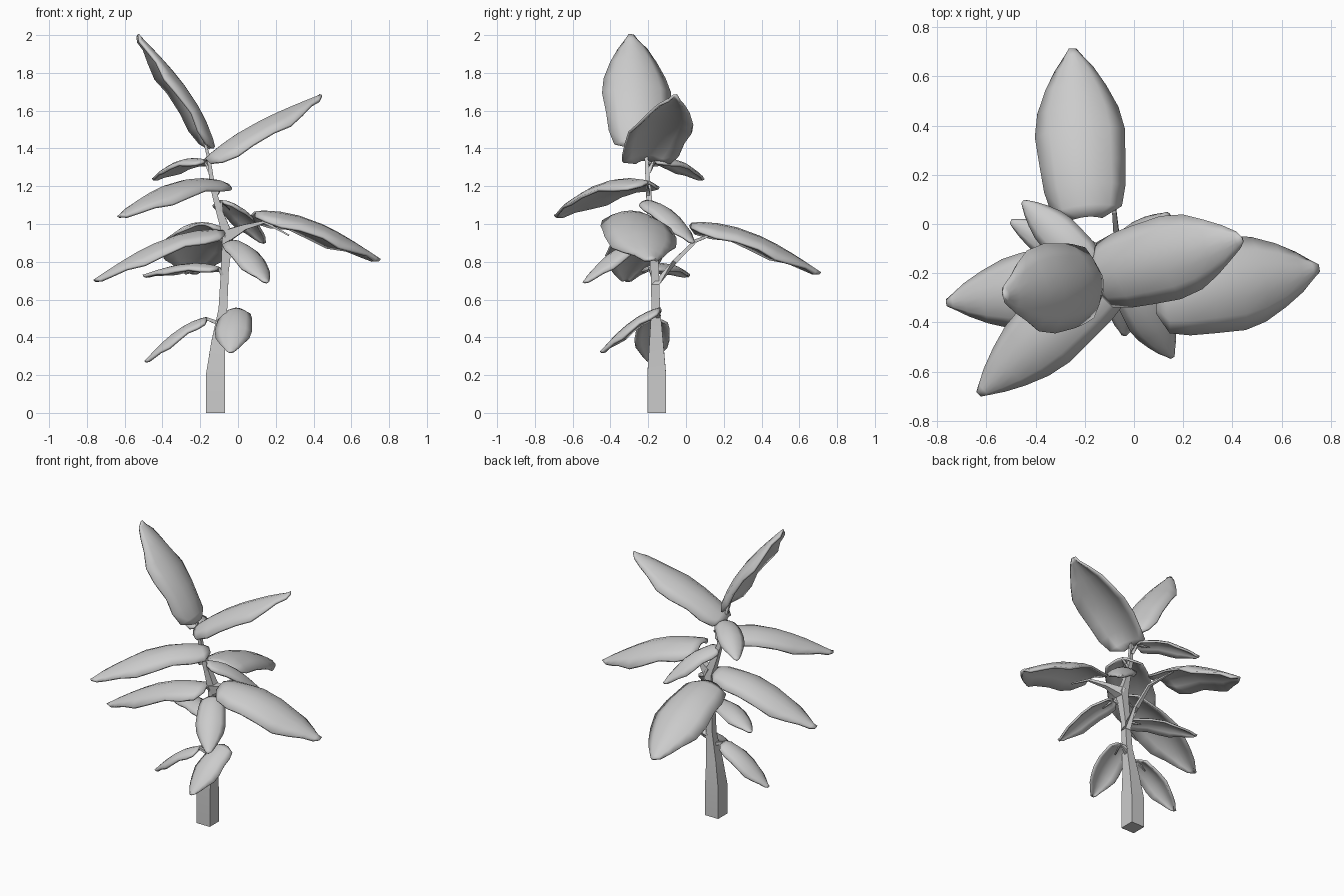
import bpy, bmesh, math
from mathutils import Vector

if "Cube" in bpy.data.objects:
    bpy.data.objects.remove(bpy.data.objects["Cube"])


def finish(name, bm, angle):
    bmesh.ops.recalc_face_normals(bm, faces=bm.faces)
    me = bpy.data.meshes.new(name)
    bm.to_mesh(me)
    bm.free()
    ob = bpy.data.objects.new(name, me)
    bpy.context.collection.objects.link(ob)
    bpy.ops.object.select_all(action='DESELECT')
    ob.select_set(True)
    bpy.context.view_layer.objects.active = ob
    bpy.ops.object.shade_smooth_by_angle(angle=math.radians(angle))
    return ob


# square-section tapering stem through points (x, y, z, half width)
def stem(name, pts):
    bm = bmesh.new()
    ps = [Vector(p[:3]) for p in pts]
    rings = []
    for i, p in enumerate(pts):
        d = ps[min(i + 1, len(ps) - 1)] - ps[max(i - 1, 0)]
        if i == 0 and abs(d.x) < 0.03:
            d = Vector((0, 0, 1))
        d.normalize()
        ref = Vector((0, 1, 0)) if abs(d.y) < 0.6 else Vector((1, 0, 0))
        a = ref.cross(d).normalized()
        b = d.cross(a)
        rings.append([bm.verts.new(ps[i] + (a * sx + b * sy) * p[3])
                      for sx, sy in ((-1, -1), (1, -1), (1, 1), (-1, 1))])
    for r, s in zip(rings, rings[1:]):
        for k in range(4):
            bm.faces.new((r[k], r[(k + 1) % 4], s[(k + 1) % 4], s[k]))
    bm.faces.new(rings[0])
    bm.faces.new(rings[-1])
    return finish(name, bm, 20)


# leaf outline: (position along leaf, relative half width)
OUTLINE = [(0, .32), (.06, .78), (.18, .9), (.32, .95), (.5, 1), (.64, .9),
           (.77, .67), (.88, .42), (.96, .19), (1, .06)]


# arched, cupped leaf from base to tip
def leaf(name, base, tip, width, bulge=.10):
    base, tip = Vector(base), Vector(tip)
    d = tip - base
    length = d.length
    side = Vector((0, 0, 1)).cross(d).normalized()
    up = d.cross(side).normalized()
    bm = bmesh.new()
    rows = []
    for j, (t, w) in enumerate(OUTLINE):
        row = []
        for k in range(7):
            u = k / 3 - 1
            half = w * width / 2
            wave = .025 * width * math.sin(j * 2.1 + (u > 0)) * u * u
            h = bulge * length * math.sin(math.pi * t ** .8) - .42 * half * u * u + wave
            row.append(bm.verts.new(base + d * t + side * half * u + up * h))
        rows.append(row)
    for r, s in zip(rows, rows[1:]):
        for k in range(6):
            bm.faces.new((r[k], s[k], s[k + 1], r[k + 1]))
    ob = finish(name, bm, 50)
    # keep upper surface in place, thicken evenly
    m = ob.modifiers.new("thickness", 'SOLIDIFY')
    m.thickness = .014
    m.offset = 0
    return ob


# trunk and two long branches
stem("trunk", [(-.12, -.155, 0, .05), (-.12, -.155, .2, .05), (-.105, -.157, .37, .037),
               (-.08, -.16, .55, .023), (-.07, -.165, .75, .021), (-.055, -.18, .94, .028),
               (-.1, -.19, 1.07, .017), (-.135, -.2, 1.2, .013), (-.155, -.21, 1.35, .009),
               (-.2, -.23, 1.53, .004)])
stem("right_branch", [(-.055, -.18, .94, .032), (.04, -.22, .985, .014),
                      (.14, -.27, 1.01, .007), (.27, -.28, .94, .004)])
stem("back_branch", [(-.07, -.16, .68, .02), (-.07, -.06, .8, .012),
                     (-.08, .05, .91, .009), (-.15, .2, .97, .004)])

# leaves: name, base, tip, width, arch, height where its stalk leaves the trunk
LEAVES = [
    ("top_leaf", (-.13, -.23, 1.41), (-.53, -.29, 2.0), .36, .07, None),
    ("upper_right_leaf", (-.17, -.22, 1.34), (.44, -.06, 1.68), .34, .05, None),
    ("upper_small_leaf", (-.17, -.17, 1.33), (-.45, .09, 1.235), .16, .11, (-.145, -.2, 1.27)),
    ("front_left_leaf", (-.08, -.2, 1.215), (-.63, -.69, 1.04), .29, .10, (-.12, -.2, 1.15)),
    ("right_leaf", (.09, -.3, 1.06), (.75, -.18, .81), .38, .09, None),
    ("back_leaf", (-.19, .03, 1.0), (-.25, .71, .74), .36, .09, None),
    ("left_leaf", (-.08, -.22, .96), (-.76, -.32, .70), .31, .09, (-.055, -.18, .9)),
    ("low_small_leaf", (-.1, -.19, .765), (-.5, .01, .725), .16, .08, (-.07, -.165, .7)),
    ("front_small_leaf", (-.03, -.23, .91), (.155, -.54, .69), .18, .09, (-.06, -.17, .84)),
    ("back_small_leaf", (-.09, -.21, 1.12), (.14, .04, .90), .18, .10, (-.09, -.19, 1.04)),
    ("bottom_left_leaf", (-.17, -.17, .5), (-.49, -.19, .27), .18, .08, (-.09, -.16, .47)),
    ("bottom_front_leaf", (-.01, -.14, .55), (-.04, -.45, .32), .19, .08, (-.085, -.155, .5)),
]
for name, base, tip, width, bulge, root in LEAVES:
    leaf(name, base, tip, width, bulge)
    if root:
        b, t = Vector(base), Vector(tip)
        stem(name + "_stalk", [(*root, .012), (*b, .008), (*b.lerp(t, .2), .003)])
